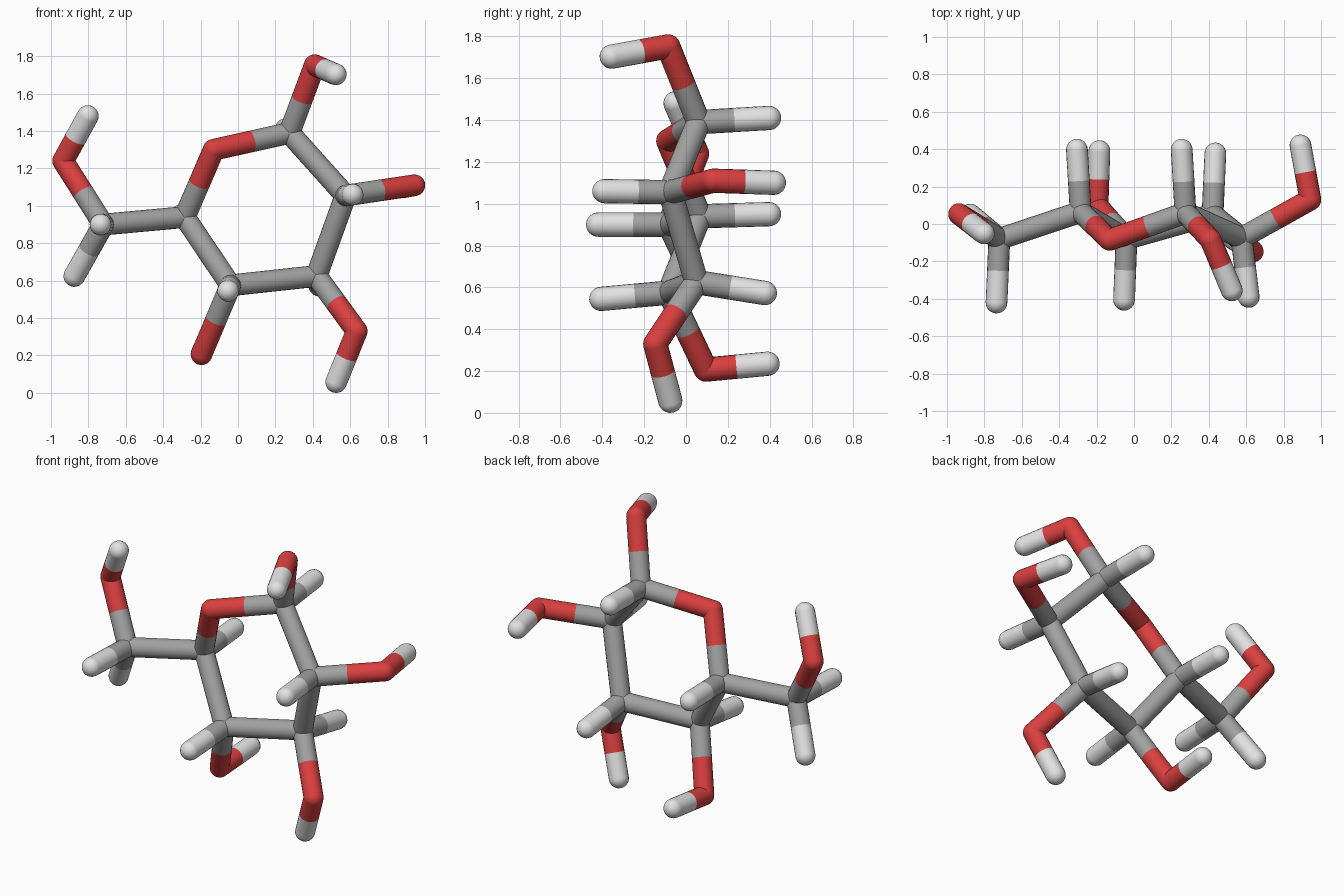
import bpy, bmesh
from mathutils import Vector, Matrix

cube = bpy.data.objects.get("Cube")
if cube:
    bpy.data.objects.remove(cube, do_unlink=True)

RADIUS = 0.058
SIDES = 20


def make_material(name, color):
    mat = bpy.data.materials.new(name)
    mat.use_nodes = True
    mat.diffuse_color = (*color, 1)
    bsdf = mat.node_tree.nodes["Principled BSDF"]
    bsdf.inputs["Base Color"].default_value = (*color, 1)
    bsdf.inputs["Roughness"].default_value = 0.6
    return mat


materials = {
    "carbon": make_material("mid grey", (0.36, 0.36, 0.36)),
    "oxygen": make_material("red", (0.70, 0.05, 0.05)),
    "hydrogen": make_material("light grey", (0.76, 0.76, 0.76)),
}

# Joint centres; the first word of each name gives the colour
atoms = {
    # six-sided ring
    "oxygen_ring": (-0.13, -0.085, 1.30),
    "carbon_top": (0.275, 0.06, 1.39),
    "carbon_right": (0.575, -0.075, 1.055),
    "carbon_low_right": (0.42, 0.05, 0.625),
    "carbon_low_left": (-0.04, -0.08, 0.575),
    "carbon_left": (-0.285, 0.065, 0.94),
    # side arm
    "carbon_arm": (-0.72, -0.08, 0.90),
    "oxygen_arm": (-0.935, 0.053, 1.24),
    "hydrogen_arm_tip": (-0.803, -0.05, 1.48),
    "hydrogen_arm_front": (-0.735, -0.42, 0.90),
    "hydrogen_arm_low": (-0.875, 0.05, 0.625),
    # branches of the ring
    "hydrogen_left": (-0.305, 0.397, 0.95),
    "hydrogen_top": (0.255, 0.397, 1.41),
    "oxygen_top": (0.41, -0.085, 1.752),
    "hydrogen_top_tip": (0.523, -0.355, 1.703),
    "hydrogen_right": (0.613, -0.39, 1.06),
    "oxygen_right": (0.943, 0.13, 1.11),
    "hydrogen_right_tip": (0.89, 0.42, 1.10),
    "hydrogen_low_right": (0.435, 0.377, 0.573),
    "oxygen_low_right": (0.635, -0.147, 0.33),
    "hydrogen_low_right_tip": (0.525, -0.075, 0.058),
    "hydrogen_low_left": (-0.053, -0.405, 0.545),
    "oxygen_low_left": (-0.195, 0.095, 0.207),
    "hydrogen_low_left_tip": (-0.185, 0.39, 0.235),
}

# Chains of joined atoms
chains = [
    ["oxygen_ring", "carbon_top", "carbon_right", "carbon_low_right",
     "carbon_low_left", "carbon_left", "oxygen_ring"],
    ["carbon_left", "carbon_arm", "oxygen_arm", "hydrogen_arm_tip"],
    ["hydrogen_arm_front", "carbon_arm", "hydrogen_arm_low"],
    ["carbon_left", "hydrogen_left"],
]
for place in ("top", "right", "low_right", "low_left"):
    chains.append([f"hydrogen_{place}", f"carbon_{place}",
                   f"oxygen_{place}", f"hydrogen_{place}_tip"])

neighbours = {name: [] for name in atoms}
for chain in chains:
    for a, b in zip(chain, chain[1:]):
        neighbours[a].append(b)
        neighbours[b].append(a)


def add_half_stick(bm, direction):
    """Open tube from the joint centre to the middle of the bond."""
    half = direction / 2
    turn = direction.to_track_quat("Z", "Y").to_matrix().to_4x4()
    bmesh.ops.create_cone(bm, cap_ends=False, segments=SIDES,
                          radius1=RADIUS, radius2=RADIUS, depth=half.length,
                          matrix=Matrix.Translation(half / 2) @ turn)


# One object per atom: a round joint with its half sticks
for name, position in atoms.items():
    centre = Vector(position)
    directions = [Vector(atoms[other]) - centre for other in neighbours[name]]
    bm = bmesh.new()
    turn = directions[0].to_track_quat("Z", "Y").to_matrix().to_4x4()
    bmesh.ops.create_uvsphere(bm, u_segments=SIDES, v_segments=12,
                              radius=RADIUS, matrix=turn)
    for direction in directions:
        add_half_stick(bm, direction)
    for face in bm.faces:
        face.smooth = True
    mesh = bpy.data.meshes.new(name)
    bm.to_mesh(mesh)
    bm.free()
    mesh.materials.append(materials[name.split("_")[0]])
    obj = bpy.data.objects.new(name, mesh)
    obj.location = centre
    bpy.context.collection.objects.link(obj)
